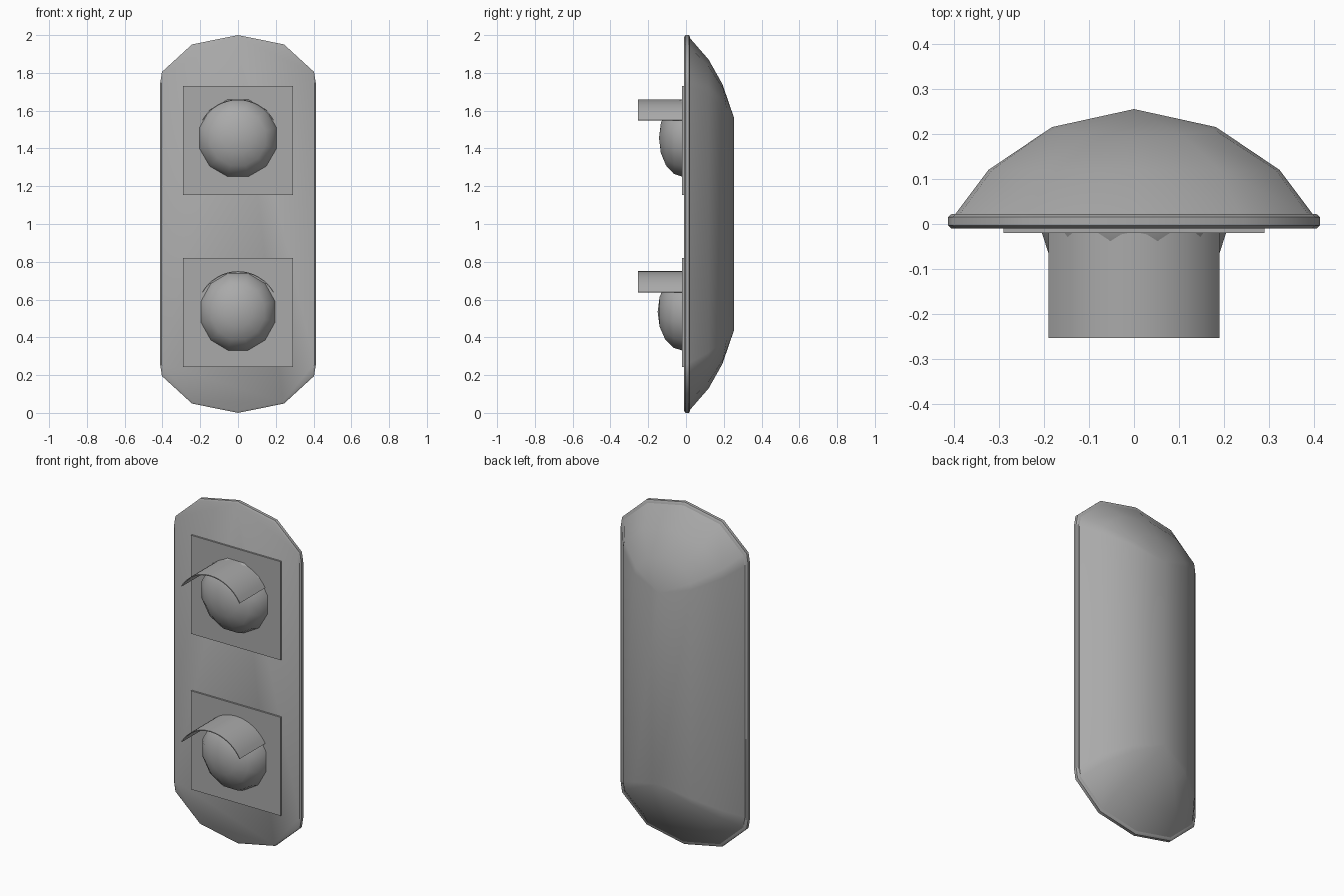
import bpy
import bmesh
from math import sin, cos, pi, asin, radians

cube = bpy.data.objects.get("Cube")
if cube:
    bpy.data.objects.remove(cube)

grey = bpy.data.materials.new("housing_grey")
grey.use_nodes = True
colour = (0.4, 0.4, 0.4, 1)
grey.diffuse_color = colour
grey.node_tree.nodes["Principled BSDF"].inputs["Base Color"].default_value = colour


def make(name, bm, angle=40):
    bmesh.ops.remove_doubles(bm, verts=bm.verts, dist=0.0005)
    bmesh.ops.recalc_face_normals(bm, faces=bm.faces)
    mesh = bpy.data.meshes.new(name)
    bm.to_mesh(mesh)
    bm.free()
    mesh.materials.append(grey)
    obj = bpy.data.objects.new(name, mesh)
    bpy.context.collection.objects.link(obj)
    bpy.ops.object.select_all(action='DESELECT')
    obj.select_set(True)
    bpy.context.view_layer.objects.active = obj
    bpy.ops.object.shade_smooth_by_angle(angle=radians(angle))
    return obj


def loft(bm, loops):
    """Skin a list of closed point loops and cap both ends."""
    rings = [[bm.verts.new(p) for p in loop] for loop in loops]
    n = len(rings[0])
    for a, b in zip(rings, rings[1:]):
        for i in range(n):
            j = (i + 1) % n
            bm.faces.new((a[i], a[j], b[j], b[i]))
    bm.faces.new(rings[0])
    return rings


# Faceted capsule outline, as fractions of half width and end height
ARCH = [(1, 0), (0.975, 0.25), (0.59, 0.81), (0, 1),
        (-0.59, 0.81), (-0.975, 0.25), (-1, 0)]


def capsule(w, corner, tip, y, droop=0):
    top = [(w * u, y - droop * f, corner + (tip - corner) * f) for u, f in ARCH]
    return top + [(-x, yy, 2 - z) for x, yy, z in top]


# Front board with a rounded rim
bm = bmesh.new()
rings = loft(bm, [capsule(0.405, 1.738, 1.99, -0.01),
                  capsule(0.413, 1.74, 2.0, -0.003),
                  capsule(0.413, 1.74, 2.0, 0.015),
                  capsule(0.405, 1.738, 1.99, 0.022)])
bm.faces.new(rings[-1])
make("backing_board", bm)

# Domed rear housing, closing to a vertical ridge
bm = bmesh.new()
loft(bm, [capsule(0.398, 1.735, 1.985, 0.02),
          capsule(0.323, 1.68, 1.87, 0.12),
          capsule(0.182, 1.61, 1.74, 0.215, 0.022),
          capsule(0, 1.56, 1.56, 0.255)])
make("rear_housing", bm, 50)


def lamp(label, lens_x, lens_z, rx, depth, plate_z, hood_top):
    # Square mounting plate
    bm = bmesh.new()
    bmesh.ops.create_cube(bm, size=1)
    for v in bm.verts:
        v.co = (v.co.x * 0.58, -0.013 + v.co.y * 0.014, plate_z + v.co.z * 0.576)
    make(label + "_plate", bm)

    # Bulging lens: coarse half dome
    bm = bmesh.new()
    loops = []
    for k in range(5):
        t = k * pi / 8
        loops.append([(lens_x + rx * cos(t) * cos(a), -0.015 - (depth - 0.015) * sin(t),
                       lens_z + 0.213 * cos(t) * sin(a))
                      for a in (2 * pi * (i + 0.5) / 12 for i in range(12))])
    loft(bm, loops)
    make(label + "_lens", bm, 60)

    # Thin curved hood over the lens
    bm = bmesh.new()
    r, half, thick = 0.219, asin(0.19 / 0.219), 0.005
    steps = 16
    loops = []
    for i in range(steps + 1):
        a = -half + 2 * half * i / steps
        loops.append([(q * sin(a), y, hood_top - r + q * cos(a))
                      for q, y in ((r, -0.253), (r, -0.015),
                                   (r - thick, -0.015), (r - thick, -0.253))])
    rings = loft(bm, loops)
    bm.faces.new(rings[-1])
    make(label + "_hood", bm)


lamp("upper", 0, 1.455, 0.213, 0.143, 1.442, 1.66)
lamp("lower", 0, 0.535, 0.205, 0.15, 0.532, 0.75)
